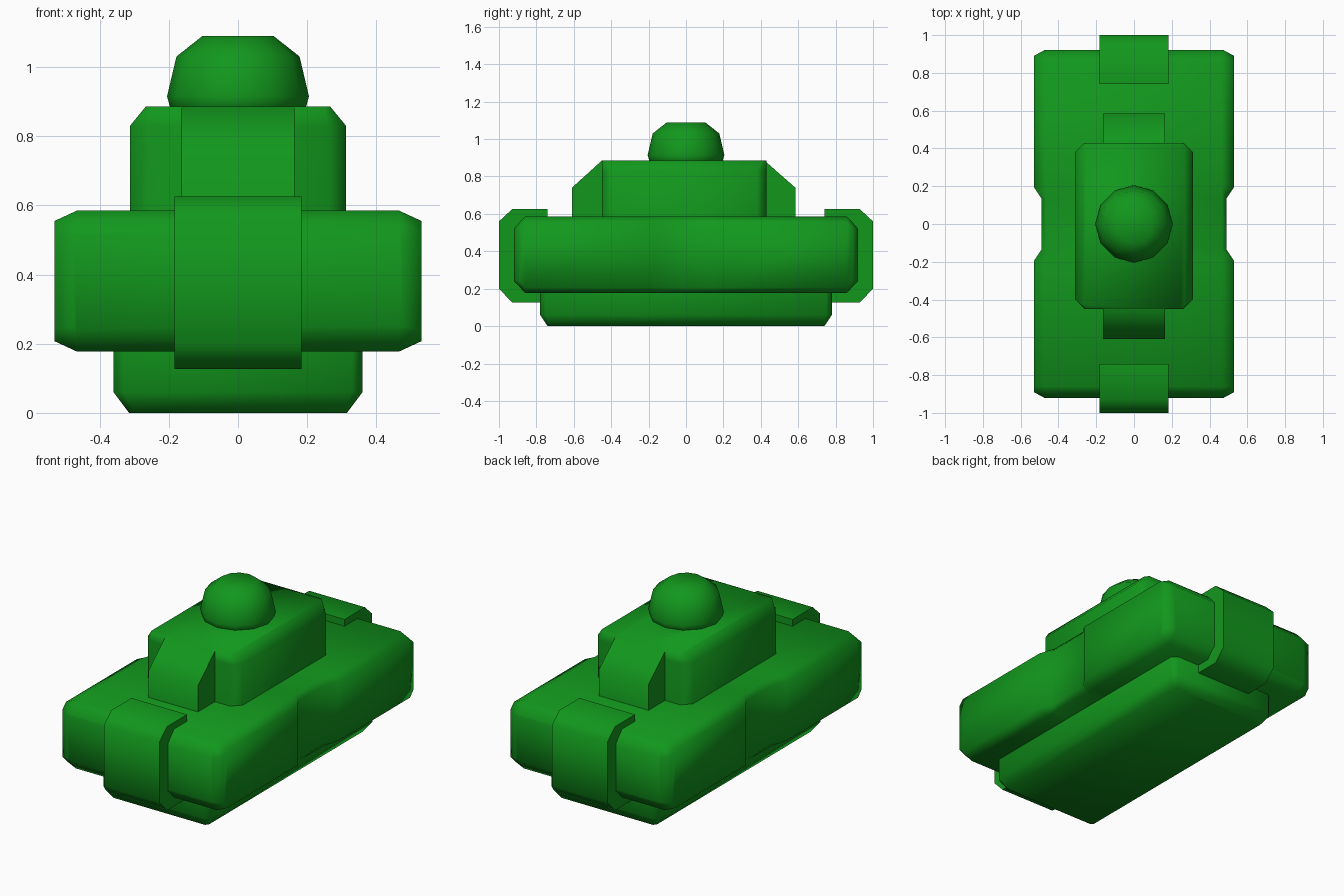
import bpy, bmesh
from math import radians, cos, sin, pi

if "Cube" in bpy.data.objects:
    bpy.data.objects.remove(bpy.data.objects["Cube"])

green = bpy.data.materials.new("green")
green.diffuse_color = (0.006, 0.31, 0.012, 1)
green.use_nodes = True
green.node_tree.nodes["Principled BSDF"].inputs["Base Color"].default_value = green.diffuse_color


def loft(name, rings):
    """Skin equal-length rings of points, close both ends."""
    bm = bmesh.new()
    vs = [[bm.verts.new(p) for p in ring] for ring in rings]
    n = len(vs[0])
    for a, b in zip(vs, vs[1:]):
        for i in range(n):
            j = (i + 1) % n
            bm.faces.new((a[i], a[j], b[j], b[i]))
    bm.faces.new(vs[0][::-1])
    bm.faces.new(vs[-1])
    bmesh.ops.recalc_face_normals(bm, faces=bm.faces)
    me = bpy.data.meshes.new(name)
    bm.to_mesh(me)
    bm.free()
    ob = bpy.data.objects.new(name, me)
    bpy.context.collection.objects.link(ob)
    me.materials.append(green)
    bpy.ops.object.select_all(action='DESELECT')
    ob.select_set(True)
    bpy.context.view_layer.objects.active = ob
    bpy.ops.object.shade_smooth_by_angle(angle=radians(80))
    return ob


def cut_rect(u0, u1, v0, v1, cu, cv):
    """Rectangle with chamfered corners."""
    return [(u0 + cu, v0), (u1 - cu, v0), (u1, v0 + cv), (u1, v1 - cv),
            (u1 - cu, v1), (u0 + cu, v1), (u0, v1 - cv), (u0, v0 + cv)]


def plan(z, hx, y0, y1, c):
    return [(x, y, z) for x, y in cut_rect(-hx, hx, y0, y1, c, c)]


def extrude_x(name, profile, hx):
    return loft(name, [[(x, y, z) for y, z in profile] for x in (-hx, hx)])


# Lower tray
loft("lower_tray", [plan(0, 0.315, -0.74, 0.74, 0.015),
                    plan(0.06, 0.36, -0.78, 0.78, 0.03),
                    plan(0.22, 0.36, -0.78, 0.78, 0.03)])

# Hull with chamfered ends and a narrow waist: y, half width, z range, chamfers
half = [(0.92, 0.475, 0.24, 0.52, 0.01, 0.01),
        (0.89, 0.53, 0.21, 0.555, 0.065, 0.03),
        (0.86, 0.53, 0.177, 0.585, 0.065, 0.03),
        (0.195, 0.53, 0.177, 0.585, 0.065, 0.03),
        (0.135, 0.49, 0.177, 0.585, 0.025, 0.03)]
stations = [(-s[0], *s[1:]) for s in half] + half[::-1]
loft("hull", [[(x, y, z) for x, z in cut_rect(-hx, hx, z0, z1, cx, cz)]
              for y, hx, z0, z1, cx, cz in stations])

# Upper housing and its sloped centre spine
loft("upper_housing", [plan(0.5, 0.312, -0.45, 0.43, 0.05),
                       plan(0.83, 0.312, -0.45, 0.43, 0.05),
                       plan(0.885, 0.267, -0.45, 0.43, 0.02)])
extrude_x("housing_spine", [(-0.61, 0.5), (-0.61, 0.74), (-0.45, 0.885),
                            (0.42, 0.885), (0.585, 0.74), (0.585, 0.5)], 0.163)

# Dome
loft("dome", [[(r * cos(i * pi / 6), r * sin(i * pi / 6), z) for i in range(12)]
              for r, z in ((0.19, 0.86), (0.205, 0.915), (0.178, 1.03), (0.102, 1.09))])

# Front and rear end blocks
for name, s in (("front_block", -1), ("rear_block", 1)):
    extrude_x(name, [(s * y, z) for y, z in
                     ((0.74, 0.127), (0.93, 0.127), (1.0, 0.2),
                      (1.0, 0.56), (0.93, 0.625), (0.74, 0.625))], 0.183)
